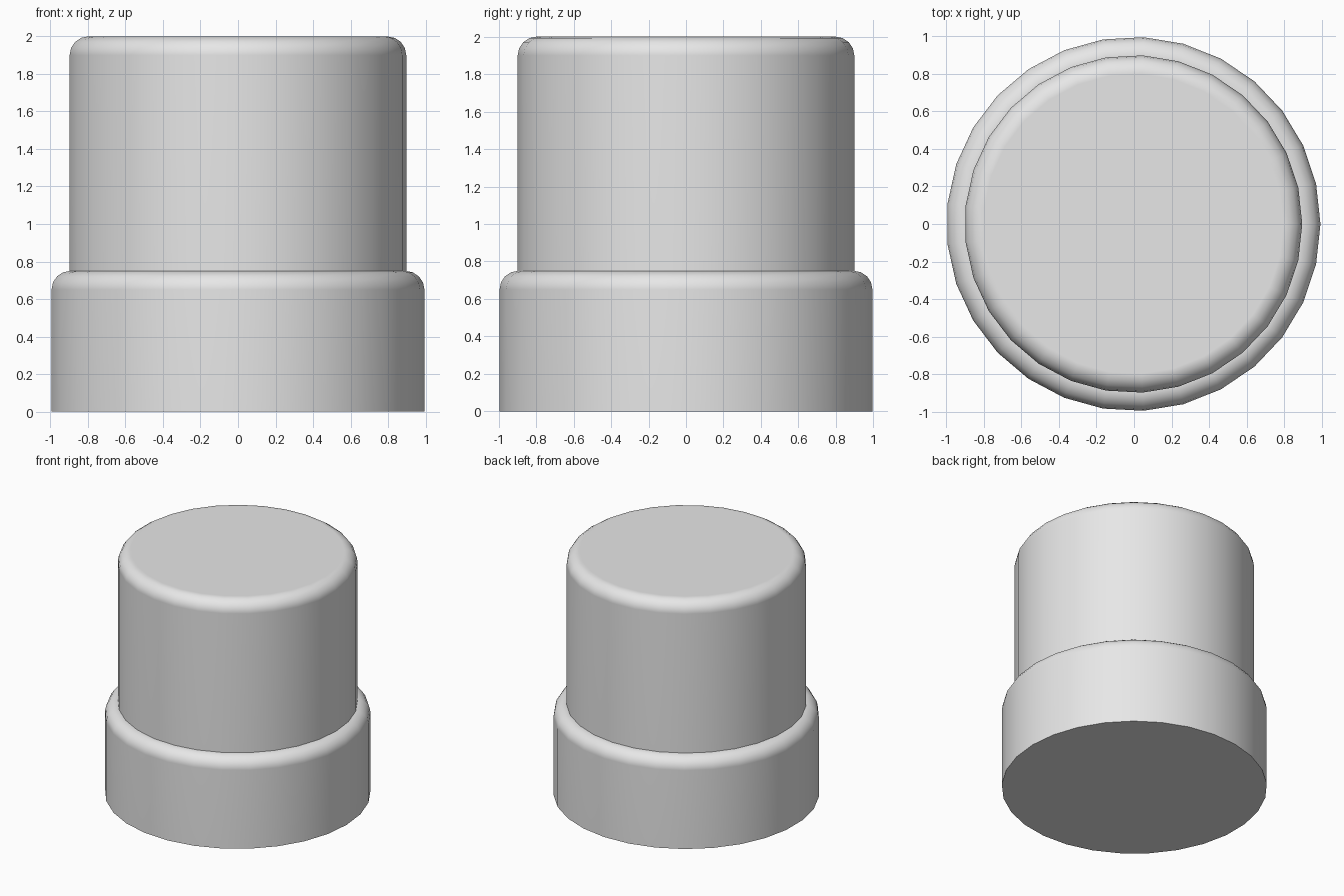
import bpy
import bmesh
import math
from mathutils import Matrix

SIDES = 29
BEVEL = 0.1

cube = bpy.data.objects.get("Cube")
if cube:
    bpy.data.objects.remove(cube, do_unlink=True)

grey = bpy.data.materials.new("light_grey")
grey.use_nodes = True
colour = (0.8, 0.8, 0.8, 1)
grey.diffuse_color = colour
grey.node_tree.nodes["Principled BSDF"].inputs["Base Color"].default_value = colour


def rounded_drum(name, radius, bottom, top):
    """Upright cylinder with a rounded top rim and a sharp bottom rim."""
    bm = bmesh.new()
    bmesh.ops.create_cone(bm, cap_ends=True, segments=SIDES, radius1=radius,
                          radius2=radius, depth=top - bottom)
    # Put one corner on the +x axis, then lift the drum to its height
    bm.verts.ensure_lookup_table()
    corner = bm.verts[0].co
    turn = Matrix.Rotation(-math.atan2(corner.y, corner.x), 4, 'Z')
    lift = Matrix.Translation((-0.003, 0, (bottom + top) / 2))
    bmesh.ops.transform(bm, matrix=lift @ turn, verts=bm.verts)
    # Round the top rim
    rim = [e for e in bm.edges if all(v.co.z > top - 0.001 for v in e.verts)]
    bmesh.ops.bevel(bm, geom=rim, offset=BEVEL, offset_type='OFFSET',
                    segments=4, profile=0.5, affect='EDGES')
    bmesh.ops.recalc_face_normals(bm, faces=bm.faces)
    mesh = bpy.data.meshes.new(name)
    bm.to_mesh(mesh)
    bm.free()
    mesh.materials.append(grey)

    obj = bpy.data.objects.new(name, mesh)
    bpy.context.collection.objects.link(obj)
    bpy.ops.object.select_all(action='DESELECT')
    obj.select_set(True)
    bpy.context.view_layer.objects.active = obj
    bpy.ops.object.shade_smooth_by_angle(angle=math.radians(40))
    # Keep the large flat faces evenly shaded beside the rounded rim
    weighted = obj.modifiers.new("even_shading", 'WEIGHTED_NORMAL')
    weighted.keep_sharp = True
    return obj


# Wide base and the narrower drum standing on it
rounded_drum("base", 0.997, 0, 0.75)
rounded_drum("upper_drum", 0.9, 0.7, 2)
